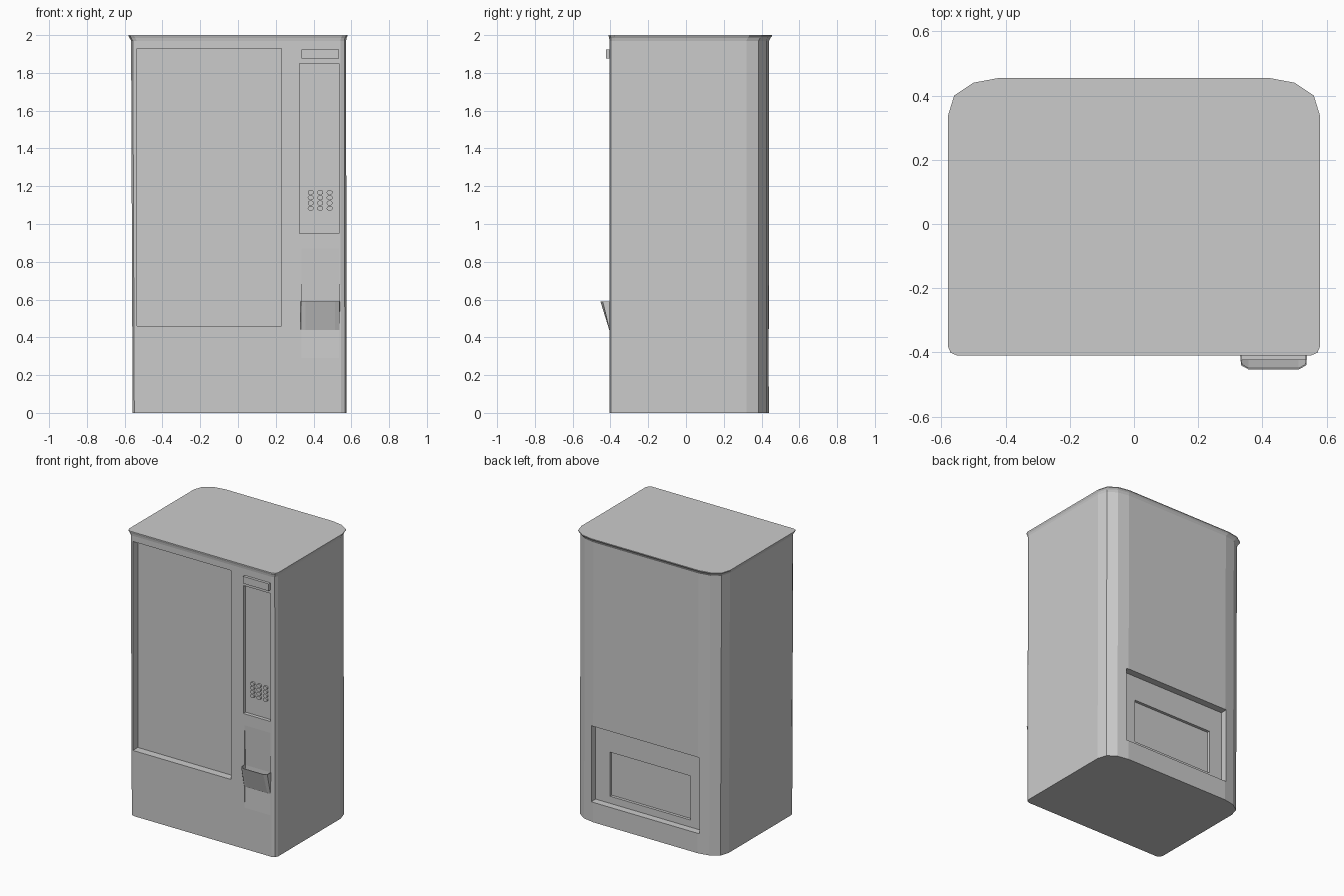
import bpy, bmesh, math

if "Cube" in bpy.data.objects:
    bpy.data.objects.remove(bpy.data.objects["Cube"])


def make_object(name, bm):
    bmesh.ops.recalc_face_normals(bm, faces=bm.faces)
    mesh = bpy.data.meshes.new(name)
    bm.to_mesh(mesh)
    bm.free()
    obj = bpy.data.objects.new(name, mesh)
    bpy.context.collection.objects.link(obj)
    return obj


def loft(name, rings, closed=True):
    bm = bmesh.new()
    loops = [[bm.verts.new(p) for p in ring] for ring in rings]
    n = len(loops[0])
    for a, b in zip(loops, loops[1:]):
        for i in range(n if closed else n - 1):
            j = (i + 1) % n
            bm.faces.new((a[i], a[j], b[j], b[i]))
    if closed:
        bm.faces.new(loops[0])
        bm.faces.new(loops[-1])
    return make_object(name, bm)


def box(name, x0, x1, y0, y1, z0, z1):
    ring = [(x0, y0), (x1, y0), (x1, y1), (x0, y1)]
    return loft(name, [[(x, y, z) for x, y in ring] for z in (z0, z1)])


def cut(target, cutter):
    cutter.hide_render = True
    mod = target.modifiers.new("cut", 'BOOLEAN')
    mod.operation = 'DIFFERENCE'
    mod.solver = 'EXACT'
    mod.object = cutter
    bpy.context.view_layer.objects.active = target
    bpy.ops.object.modifier_apply(modifier=mod.name)
    bpy.data.objects.remove(cutter)


# Cabinet footprint: tight front corners, broad faceted back corners
FRONT = [(0, .03), (.009, .009), (.03, 0)]
BACK = [(.16, 0), (.08, .015), (.02, .055), (0, .12)]


def footprint(xl, xr, yf, yb, z):
    pts = [(xl + a, yf + b, z) for a, b in FRONT]
    pts += [(xr - a, yf + b, z) for a, b in reversed(FRONT)]
    pts += [(xr - a, yb - b, z) for a, b in reversed(BACK)]
    pts += [(xl + a, yb - b, z) for a, b in BACK]
    return pts


# Cabinet with flared top lip
cabinet = loft("cabinet", [
    footprint(-.558, .575, -.405, .44, 0),
    footprint(-.566, .572, -.405, .44, 1.97),
    footprint(-.574, .575, -.407, .447, 1.985),
    footprint(-.58, .58, -.41, .455, 1.995),
    footprint(-.58, .58, -.41, .455, 2.0),
])

# Display window, control panel, and stepped rear service recess
cut(cabinet, box("window_cutter", -.535, .23, -.6, -.35, .46, 1.93))
cut(cabinet, box("panel_cutter", .325, .535, -.6, -.38, .95, 1.85))
cut(cabinet, box("rear_cutter", -.41, .43, .39, .6, .14, .675))
cut(cabinet, box("rear_inner_cutter", -.31, .32, .37, .6, .19, .5))

# Shallow dished pocket behind the coin tray
profile = [(-.5, .29), (-.405, .29), (-.393, .585), (-.405, .87), (-.5, .87)]
cut(cabinet, loft("pocket_cutter",
                  [[(x, y, z) for y, z in profile] for x in (.335, .535)]))

# Bill slot strip
box("bill_slot_strip", .335, .535, -.424, -.4, 1.875, 1.925)

# Open coin tray, tilted outward
half = [(.103, 0), (.1, .036), (.078, .048)]
outline = [(-a, b) for a, b in half] + [(a, b) for a, b in reversed(half)]
tray = loft("coin_tray", [
    [(.435 + a, -.403 - b * k, z) for a, b in outline]
    for k, z in ((.03, .44), (1, .59))], closed=False)
mod = tray.modifiers.new("thickness", 'SOLIDIFY')
mod.thickness = .004
mod.offset = 0

# Keypad buttons
for row in range(4):
    for col in range(3):
        cx, cz = .385 + .05 * col, 1.083 + .028 * row
        rings = [[(cx + .016 * math.cos(t), y, cz + .0135 * math.sin(t))
                  for t in (math.tau * i / 12 for i in range(12))]
                 for y in (-.378, -.393)]
        loft(f"keypad_button_{row}_{col}", rings)
